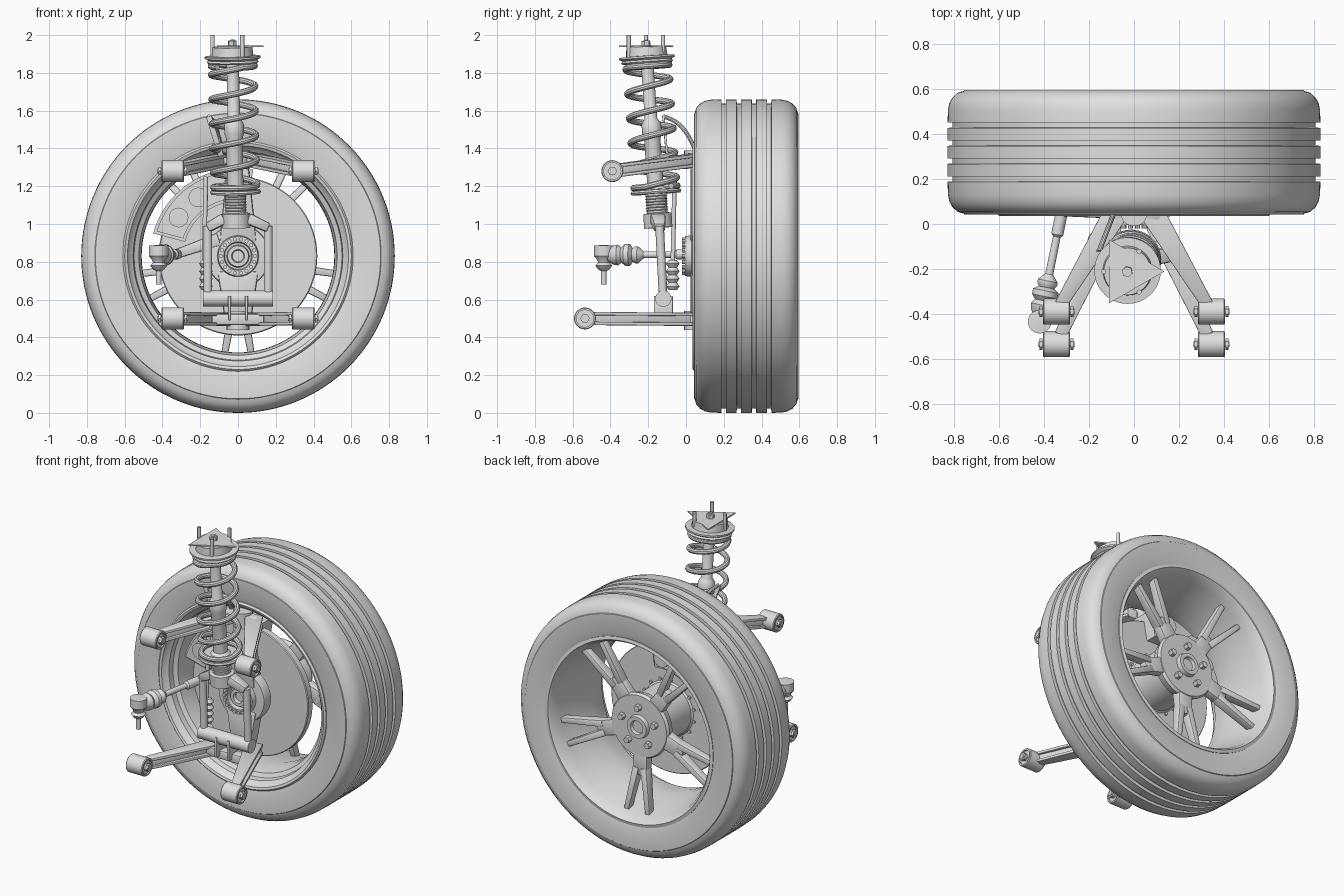
import bpy, bmesh, math
from mathutils import Vector, Matrix

cube = bpy.data.objects.get("Cube")
if cube:
    bpy.data.objects.remove(cube)

grey = bpy.data.materials.new("light_grey")
grey.use_nodes = True
grey.diffuse_color = (0.75, 0.75, 0.75, 1)
grey.node_tree.nodes["Principled BSDF"].inputs["Base Color"].default_value = (0.75, 0.75, 0.75, 1)


def smooth(obj):
    bpy.ops.object.select_all(action='DESELECT')
    obj.select_set(True)
    bpy.context.view_layer.objects.active = obj
    if obj.type == 'CURVE':
        bpy.ops.object.convert(target='MESH')
    bpy.ops.object.shade_smooth_by_angle(angle=math.radians(35))


def finish(name, bm):
    bmesh.ops.remove_doubles(bm, verts=bm.verts, dist=0.0002)
    bmesh.ops.recalc_face_normals(bm, faces=bm.faces)
    mesh = bpy.data.meshes.new(name)
    bm.to_mesh(mesh)
    bm.free()
    obj = bpy.data.objects.new(name, mesh)
    bpy.context.collection.objects.link(obj)
    mesh.materials.append(grey)
    smooth(obj)


def lathe(name, profile, origin, axis=(0, 0, 1), steps=32, closed=False):
    """Spin (radius, distance along axis) points around an axis."""
    bm = bmesh.new()
    vs = [bm.verts.new((r, 0, t)) for r, t in profile]
    es = [bm.edges.new(p) for p in zip(vs, vs[1:])]
    if closed:
        es.append(bm.edges.new((vs[-1], vs[0])))
    bmesh.ops.spin(bm, geom=vs + es, cent=(0, 0, 0), axis=(0, 0, 1),
                   angle=math.tau, steps=steps, use_merge=True)
    turn = Vector(axis).to_track_quat('Z', 'Y').to_matrix().to_4x4()
    bm.transform(Matrix.Translation(origin) @ turn)
    finish(name, bm)


def rod(name, a, b, r, r2=None, steps=20):
    d = Vector(b) - Vector(a)
    r2 = r if r2 is None else r2
    lathe(name, [(0, 0), (r, 0), (r2, d.length), (0, d.length)], a, d, steps)


def beam(name, a, b, size_a, size_b, up=(0, 0, 1)):
    """Tapered bar; sizes are (width, height)."""
    a, b, up = Vector(a), Vector(b), Vector(up)
    side = (b - a).cross(up).normalized()
    top = side.cross(b - a).normalized()
    bm = bmesh.new()
    for p, (w, h) in ((a, size_a), (b, size_b)):
        for i, j in ((-1, -1), (1, -1), (1, 1), (-1, 1)):
            bm.verts.new(p + side * w * i / 2 + top * h * j / 2)
    bmesh.ops.convex_hull(bm, input=bm.verts)
    bmesh.ops.dissolve_limit(bm, angle_limit=0.02, verts=bm.verts, edges=bm.edges)
    bmesh.ops.bevel(bm, geom=bm.edges[:], offset=min(*size_a, *size_b) * 0.22,
                    segments=2, affect='EDGES', profile=0.5)
    finish(name, bm)


def tube(name, points, r):
    curve = bpy.data.curves.new(name, 'CURVE')
    curve.dimensions = '3D'
    curve.bevel_depth, curve.bevel_resolution, curve.use_fill_caps = r, 3, True
    spline = curve.splines.new('POLY')
    spline.points.add(len(points) - 1)
    for p, co in zip(spline.points, points):
        p.co = (*co, 1)
    curve.materials.append(grey)
    obj = bpy.data.objects.new(name, curve)
    bpy.context.collection.objects.link(obj)
    smooth(obj)


HUB = Vector((0, 0, 0.83))
Y = (0, 1, 0)


def polar(angle, r, y, side=0):
    """Point on the wheel, with a sideways shift."""
    c, s = math.cos(angle), math.sin(angle)
    return HUB + Vector((c * r - s * side, y, s * r + c * side))


# Tyre: rounded shoulders and four tread grooves
half = [(0.585, 0.06), (0.64, 0.042), (0.755, 0.042), (0.758, 0.046),
        (0.785, 0.054), (0.808, 0.075), (0.822, 0.1), (0.828, 0.13)]
tread = []
for y in (0.2, 0.28, 0.36, 0.44):
    tread += [(0.83, y - 0.012), (0.808, y - 0.011), (0.808, y + 0.011), (0.83, y + 0.012)]
back = [(r, 0.638 - y) for r, y in reversed(half)]
lathe("tyre", half + tread + back, HUB, Y, 128, True)

# Rim barrel with stepped inner lip
lathe("rim", [(0.61, 0.045), (0.6, 0.035), (0.585, 0.04), (0.575, 0.06), (0.555, 0.075),
              (0.55, 0.11), (0.525, 0.125), (0.512, 0.2), (0.51, 0.27), (0.53, 0.4),
              (0.56, 0.52), (0.575, 0.575), (0.59, 0.595), (0.61, 0.59), (0.61, 0.54),
              (0.585, 0.5), (0.55, 0.3), (0.57, 0.12), (0.61, 0.1)], HUB, Y, 96, True)

# Wheel centre, five forked spokes and lug nuts
lathe("wheel_centre", [(0, 0.4), (0.15, 0.4), (0.195, 0.42), (0.21, 0.47), (0.2, 0.488),
                       (0.075, 0.488), (0.07, 0.515), (0.045, 0.515), (0.04, 0.495),
                       (0, 0.495)], HUB, Y, 48)
for i in range(5):
    a = math.radians(-90 + 72 * i)
    beam("spoke_root", polar(a, 0.16, 0.45), polar(a, 0.33, 0.455), (0.11, 0.07), (0.095, 0.055), Y)
    for s in (-1, 1):
        beam("spoke", polar(a, 0.28, 0.455, 0.028 * s), polar(a, 0.56, 0.49, 0.078 * s),
             (0.045, 0.065), (0.035, 0.05), Y)
    b = a + math.radians(36)
    rod("lug_nut", polar(b, 0.125, 0.48), polar(b, 0.125, 0.518), 0.023, 0.02, 6)

# Brake disc with hat
lathe("brake_disc", [(0.1, 0.13), (0.415, 0.13), (0.42, 0.135), (0.42, 0.175), (0.415, 0.18),
                     (0.18, 0.18), (0.17, 0.19), (0.165, 0.41), (0.1, 0.41)],
      HUB, Y, 80, True)
for i in range(15):
    a = math.tau * i / 15
    rod("hat_bolt", polar(a, 0.19, 0.175), polar(a, 0.19, 0.19), 0.01, steps=8)

# Caliper: arc-shaped block over the disc edge, with pistons
bm = bmesh.new()
arc = [polar(math.radians(80 + 5 * i), 0.465, 0.07) for i in range(18)]
arc += [polar(math.radians(165 - 5 * i), 0.29, 0.07) for i in range(18)]
face = bm.faces.new([bm.verts.new(p) for p in arc])
ext = bmesh.ops.extrude_face_region(bm, geom=[face], use_keep_orig=True)
bmesh.ops.translate(bm, vec=(0, 0.2, 0),
                    verts=[v for v in ext["geom"] if isinstance(v, bmesh.types.BMVert)])
bmesh.ops.bevel(bm, geom=[e for e in bm.edges if abs(e.verts[0].co.y - e.verts[1].co.y) < 0.01],
                offset=0.015, segments=2, affect='EDGES')
finish("caliper", bm)
for deg in (94, 124, 147):
    a = math.radians(deg)
    rod("caliper_piston", polar(a, 0.375, 0.045), polar(a, 0.375, 0.3), 0.052)

# Hub bearing carrier with ring of bolts
lathe("hub_bearing", [(0, 0.02), (0.03, 0.02), (0.035, 0), (0.055, 0), (0.06, 0.025), (0.07, 0.025),
                      (0.075, -0.005), (0.105, -0.005), (0.11, 0.03), (0.165, 0.035), (0.17, 0.05),
                      (0.17, 0.1), (0.12, 0.14), (0, 0.14)], HUB, Y, 48)
for i in range(18):
    a = math.tau * i / 18
    rod("bearing_bolt", polar(a, 0.09, -0.02), polar(a, 0.09, 0.01), 0.011, steps=8)

# Upright that joins the two arm apexes
beam("upright_upper", (0, 0.06, 1.37), (0, 0.07, 0.9), (0.1, 0.07), (0.2, 0.09), Y)
beam("upright_lower", (0, 0.06, 0.46), (0, 0.07, 0.75), (0.13, 0.07), (0.22, 0.09), Y)
for z in (0.49, 1.34):
    rod("ball_joint", (0, 0.05, z - 0.05), (0, 0.05, z + 0.05), 0.06)
beam("steering_arm", (-0.33, 0.06, 0.84), (-0.1, 0.06, 0.92), (0.05, 0.05), (0.07, 0.07))

# Wishbone arms with bushings and through bolts
for label, y, z, apex_z in (("lower", -0.535, 0.5, 0.495), ("upper", -0.39, 1.28, 1.34)):
    for s in (-1, 1):
        end, tip = Vector((s * 0.345, y, z)), Vector((s * 0.075, 0.06, apex_z))
        web = Vector((0, 0, 0.026))
        beam(label + "_arm", end.lerp(tip, 0.05), tip, (0.03, 0.065), (0.05, 0.065))
        for t in (-1, 1):
            beam(label + "_arm_flange", end.lerp(tip, 0.07) + web * t, tip + web * t,
                 (0.055, 0.018), (0.11, 0.018))
        lathe(label + "_bushing", [(0, -0.06), (0.022, -0.06), (0.022, -0.05), (0.045, -0.05),
                                   (0.045, -0.06), (0.054, -0.06), (0.058, -0.055), (0.058, 0.055),
                                   (0.054, 0.06), (0.045, 0.06), (0.045, 0.05), (0.022, 0.05),
                                   (0.022, 0.06), (0, 0.06)], end, (1, 0, 0))
        rod(label + "_pivot", end - Vector((0.08, 0, 0)), end + Vector((0.08, 0, 0)), 0.013)
        for t in (-1, 1):
            rod(label + "_pivot_nut", end + Vector((0.062 * t, 0, 0)),
                end + Vector((0.076 * t, 0, 0)), 0.025, steps=6)
    beam(label + "_apex", (-0.12, 0.05, apex_z), (0.12, 0.05, apex_z), (0.07, 0.068), (0.07, 0.068))
beam("lower_arm_bridge", (-0.14, -0.1, 0.495), (0.14, -0.1, 0.495), (0.07, 0.06), (0.07, 0.06))

# Strut fork: bottom cross tube, legs and clamp
rod("fork_cross_tube", (-0.185, -0.12, 0.605), (0.185, -0.12, 0.605), 0.043)
for s in (-1, 1):
    rod("fork_leg", (s * 0.16, -0.12, 0.6), (s * 0.16, -0.14, 0.99), 0.023)
    beam("fork_shoulder", (s * 0.16, -0.14, 0.98), (s * 0.06 - 0.01, -0.15, 1.03), (0.06, 0.05), (0.08, 0.06))
    beam("fork_bracket", (s * 0.045, -0.12, 0.49), (s * 0.045, -0.12, 0.62), (0.014, 0.1), (0.014, 0.1), Y)

# Damper, leaning slightly
BASE, TOP = Vector((-0.01, -0.148, 1)), Vector((-0.03, -0.212, 1.95))
LEAN = (TOP - BASE).normalized()
lathe("damper", [(0, -0.02), (0.075, -0.02), (0.075, 0.055), (0.055, 0.06), (0.055, 0.16),
                 (0.13, 0.16), (0.135, 0.17), (0.13, 0.18), (0.06, 0.185), (0.043, 0.2),
                 (0.043, 0.45), (0.052, 0.48), (0.052, 0.53), (0.04, 0.55), (0.033, 0.56),
                 (0.033, 0.85), (0.13, 0.852), (0.138, 0.86), (0.13, 0.87), (0.148, 0.88),
                 (0.148, 0.89), (0.11, 0.892), (0.105, 0.94), (0, 0.94)], BASE, LEAN, 40)
for i in range(6):
    k = 0.068 + 0.015 * i
    lathe("damper_thread", [(0.05, k), (0.061, k + 0.005), (0.05, k + 0.01)], BASE, LEAN, 24)

# Coil spring, with a flattened turn at each end
u = LEAN.orthogonal().normalized()
v = LEAN.cross(u)
coil = []
for i in range(261):
    a = math.tau * 6.5 * i / 260
    k = min(max(a / math.tau - 0.8, 0), 4.9) / 4.9
    rise = 0.195 + 0.03 * i / 260 + 0.615 * k
    coil.append(BASE + LEAN * rise + (u * math.cos(a) + v * math.sin(a)) * 0.116)
tube("coil_spring", coil, 0.017)

# Top mount: triangular plate with a corner towards +x, studs and nut
lathe("mount_plate", [(0, 0), (-0.165, 0), (-0.165, 0.008), (0, 0.008)],
      TOP - LEAN * 0.014, (0, 0, 1), 3)
rod("centre_nut", TOP - LEAN * 0.01, TOP + LEAN * 0.02, 0.024, steps=6)
rod("centre_pin", TOP, TOP + LEAN * 0.025, 0.012)
for i in range(3):
    a = math.radians(60 + 120 * i)
    p = TOP + Vector((math.cos(a) * 0.105, math.sin(a) * 0.105, -0.065))
    rod("mount_stud", p, p + Vector((0, 0, 0.115)), 0.011, steps=12)

# Tie rod with bellows and outer joint
start, stop = Vector((-0.415, -0.41, 0.835)), Vector((-0.32, 0.06, 0.84))
lathe("tie_rod", [(0, 0), (0.035, 0), (0.05, 0.025), (0.055, 0.05), (0.04, 0.07), (0.058, 0.09),
                  (0.058, 0.115), (0.035, 0.13), (0.045, 0.145), (0.045, 0.16), (0.018, 0.19),
                  (0.017, 0.36), (0.027, 0.37), (0.027, 0.47), (0, 0.47)], start, stop - start)
lathe("tie_rod_joint", [(0, 0), (0.014, 0), (0.014, 0.07), (0.03, 0.08), (0.045, 0.1), (0.03, 0.115),
                        (0.035, 0.13), (0.052, 0.15), (0.052, 0.205), (0, 0.21)], (-0.42, -0.435, 0.68))

# Drop link with bellows, and brake hose
rod("drop_link", (-0.17, -0.06, 1.25), (-0.18, -0.07, 0.8), 0.012)
bellows = [(0, 0)]
for i in range(4):
    bellows += [(0.022, 0.04 * i), (0.036, 0.04 * i + 0.02)]
lathe("drop_link_bellows", bellows + [(0.02, 0.16), (0, 0.16)], (-0.17, -0.07, 0.65))
beam("hose_bracket", (-0.155, -0.12, 1.57), (-0.09, -0.1, 1.36), (0.03, 0.012), (0.03, 0.012), Y)
hose = [(-0.155 + 0.07 * k, -0.12 + 0.18 * k, 1.57 - 0.06 * k - 0.15 * k ** 3)
        for k in (i / 16 for i in range(17))]
tube("brake_hose", hose, 0.011)
